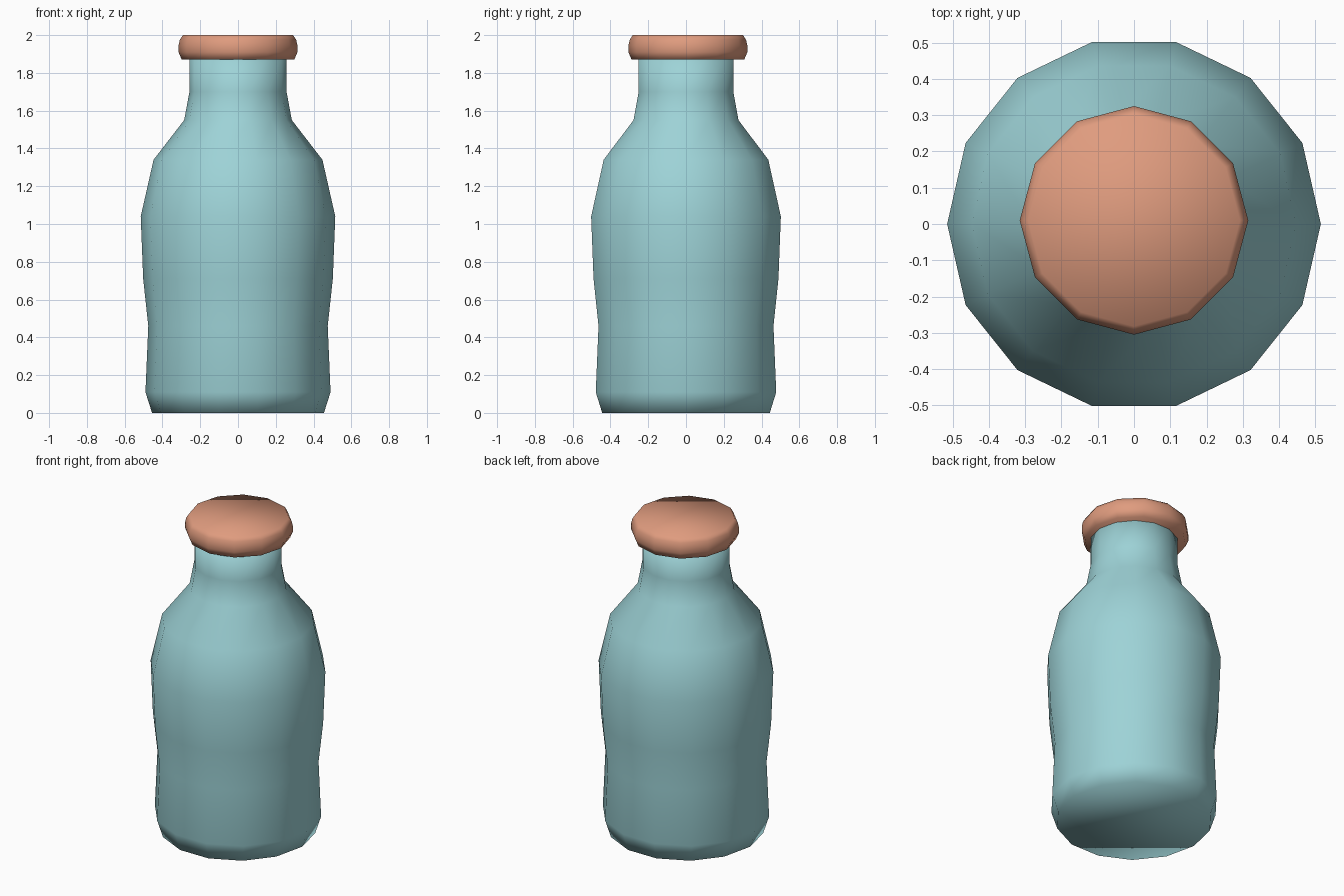
import bpy, bmesh
from math import cos, sin, tau

if "Cube" in bpy.data.objects:
    bpy.data.objects.remove(bpy.data.objects["Cube"])


def lathe(name, profile, sides, centre_y, color):
    """Revolve (radius, z) pairs into a closed, smooth-shaded solid."""
    bm = bmesh.new()
    rings = [[bm.verts.new((r * cos(tau * i / sides),
                            centre_y + r * sin(tau * i / sides), z))
              for i in range(sides)] for r, z in profile]
    for low, high in zip(rings, rings[1:]):
        for i in range(sides):
            j = (i + 1) % sides
            bm.faces.new((low[i], low[j], high[j], high[i]))
    bm.faces.new(rings[0][::-1])
    bm.faces.new(rings[-1])
    bmesh.ops.recalc_face_normals(bm, faces=bm.faces)
    for f in bm.faces:
        f.smooth = True
    mesh = bpy.data.meshes.new(name)
    bm.to_mesh(mesh)
    bm.free()
    mat = bpy.data.materials.new(name + "_colour")
    mat.diffuse_color = color
    mat.use_nodes = True
    mat.node_tree.nodes["Principled BSDF"].inputs["Base Color"].default_value = mat.diffuse_color
    mesh.materials.append(mat)
    obj = bpy.data.objects.new(name, mesh)
    bpy.context.collection.objects.link(obj)
    return obj


# Glass body with waist, shoulder and neck
lathe("bottle_body",
      [(0.455, 0), (0.49, 0.11), (0.475, 0.46), (0.502, 0.71), (0.515, 1.04),
       (0.447, 1.34), (0.285, 1.55), (0.257, 1.70), (0.257, 1.89)],
      14, 0, (0.34, 0.65, 0.68, 1))

# Rounded cap, sitting slightly towards the back
lathe("bottle_cap",
      [(0.298, 1.87), (0.315, 1.91), (0.315, 1.945), (0.308, 1.975), (0.292, 2.0)],
      12, 0.01, (0.74, 0.33, 0.21, 1))
